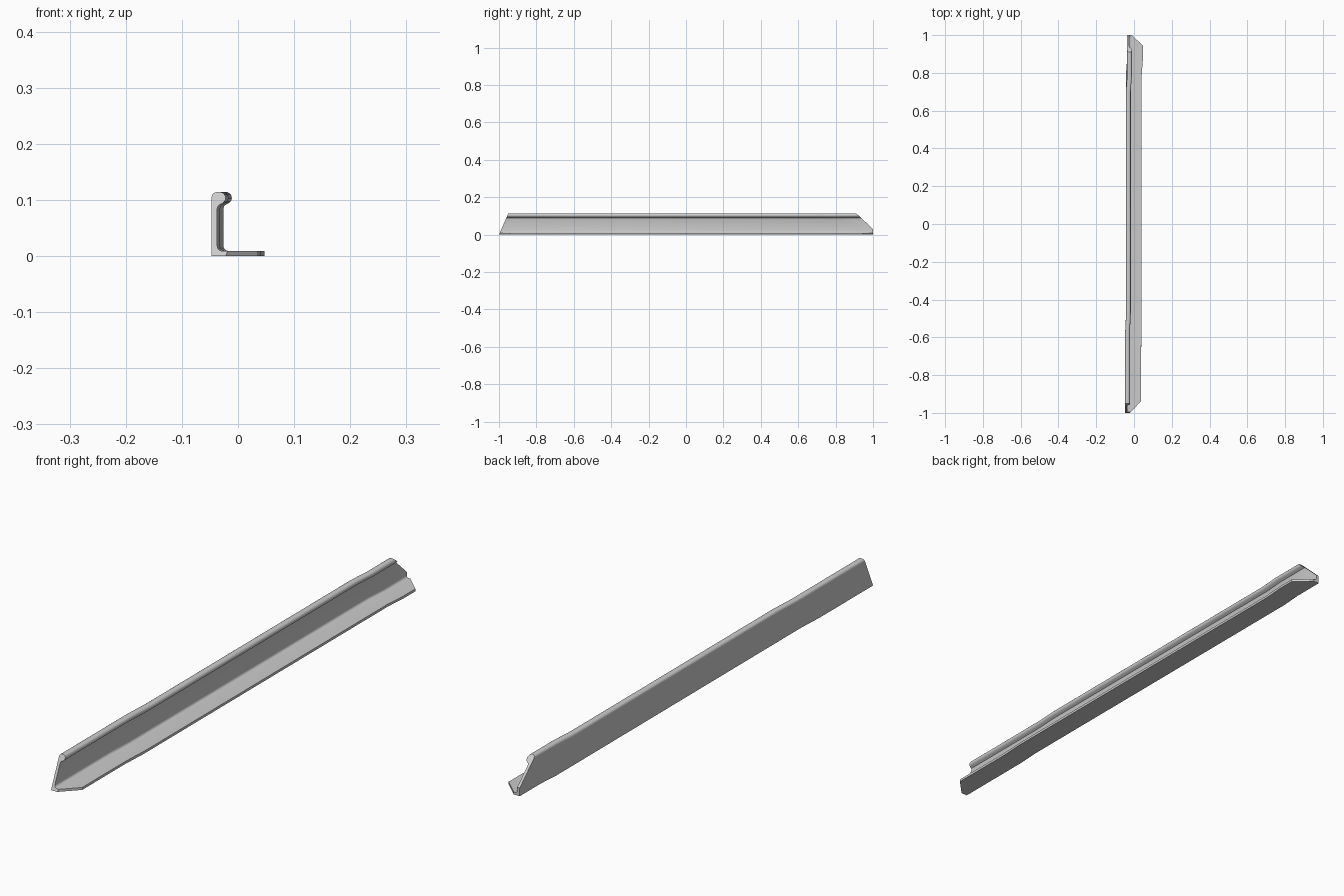
import bpy, bmesh, math
from mathutils import Vector

if "Cube" in bpy.data.objects:
    bpy.data.objects.remove(bpy.data.objects["Cube"])


def arc(cx, cz, r, a0, a1, n):
    """Points on an arc in the cross-section plane, angles in degrees."""
    return [(cx + r * math.cos(math.radians(a0 + (a1 - a0) * i / n)),
             cz + r * math.sin(math.radians(a0 + (a1 - a0) * i / n)))
            for i in range(n + 1)]


# Cross-section: flat flange, upright web and rounded bulb along the top
profile = [(-0.047, 0.0), (0.036, 0.0), (0.036, 0.009)]
profile += arc(-0.028, 0.018, 0.009, 270, 180, 5)        # root fillet
profile += [(-0.037, 0.085), (-0.035, 0.090)]            # neck under the bulb
profile += arc(-0.0325, 0.1035, 0.0105, -60, 90, 8)      # bulb
profile += arc(-0.0375, 0.1045, 0.0095, 90, 180, 4)      # rounded outer top

# Stations along the rail: base y, slant of y with z, sideways joggle
stations = [(-1.15, 0.0, 0.0),
            (-0.70, 1.2, 0.0), (-0.60, 1.2, 0.005),
            (0.80, -0.9, 0.005), (0.88, -0.9, 0.011),
            (1.15, 0.0, 0.011)]

bm = bmesh.new()
rings = [[bm.verts.new((x + dx, y + slant * z, z)) for x, z in profile]
         for y, slant, dx in stations]
n = len(profile)
for a, b in zip(rings, rings[1:]):
    for i in range(n):
        j = (i + 1) % n
        bm.faces.new((a[i], a[j], b[j], b[i]))

# End cuts: point on the plane, normal towards the removed side
cuts = [((0, -1, 0), (0, -0.114, 0.05)),            # front raked end
        ((-0.022, -1, 0), (0.06, -0.058, 0)),       # front flange corner
        ((0, 1, 0.03), (0, 0.084, 0.09)),           # back snipe
        ((0, 1, 0), (0, 1, 0)),                     # back square toe
        ((-0.012, 1, 0), (0.055, 0.059, 0))]        # back flange corner
for co, no in cuts:
    geom = bm.verts[:] + bm.edges[:] + bm.faces[:]
    res = bmesh.ops.bisect_plane(bm, geom=geom, dist=1e-6, plane_co=co,
                                 plane_no=Vector(no).normalized(), clear_outer=True)
    rim = [g for g in res["geom_cut"] if isinstance(g, bmesh.types.BMEdge)]
    bmesh.ops.edgenet_fill(bm, edges=rim)

bmesh.ops.recalc_face_normals(bm, faces=bm.faces[:])
mesh = bpy.data.meshes.new("bulb_angle_rail")
bm.to_mesh(mesh)
bm.free()

rail = bpy.data.objects.new("bulb_angle_rail", mesh)
bpy.context.collection.objects.link(rail)
bpy.context.view_layer.objects.active = rail
rail.select_set(True)
bpy.ops.object.shade_smooth_by_angle(angle=math.radians(30))
